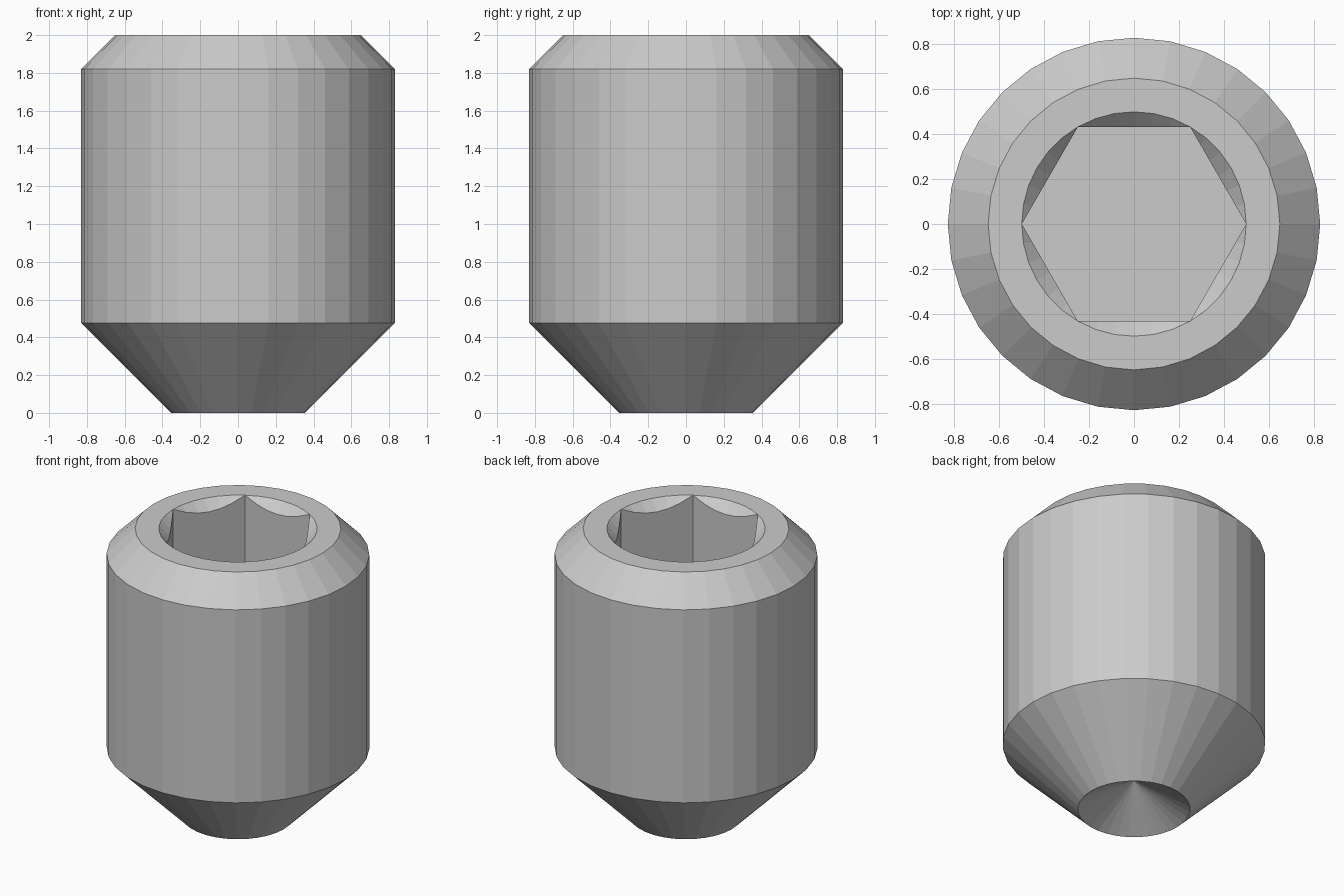
import bpy, bmesh
from math import cos, sin, pi

if "Cube" in bpy.data.objects:
    bpy.data.objects.remove(bpy.data.objects["Cube"])

SIDES = 32          # facets round the body
ARC = 6             # steps along each socket flat
HEX_R = 0.5         # socket corner radius
SOCKET_FLOOR = 1.0

bm = bmesh.new()


def ring(points):
    return [bm.verts.new(p) for p in points]


def circle(r, z, n=SIDES):
    return ring((r * cos(2 * pi * i / n), r * sin(2 * pi * i / n), z) for i in range(n))


def skin(a, b):
    n = len(a)
    for i in range(n):
        j = (i + 1) % n
        bm.faces.new((a[i], a[j], b[j], b[i]))


def loop_edges(r):
    return [bm.edges.get((r[i - 1], r[i])) for i in range(len(r))]


# Outer body: cone point, cylinder, top chamfer
body = [circle(r, z) for r, z in ((0.355, 0), (0.83, 0.475), (0.83, 1.82), (0.65, 2.0))]
for lower, upper in zip(body, body[1:]):
    skin(lower, upper)

# Conical cup in the point
apex = bm.verts.new((0, 0, 0.205))
for i in range(SIDES):
    bm.faces.new((body[0][i], apex, body[0][(i + 1) % SIDES]))

# Hex socket with a 45 degree countersink that meets the flats in arcs
n = 6 * ARC
hexagon = []
for i in range(n):
    a = 2 * pi * i / n
    r = HEX_R * cos(pi / 6) / cos(a % (pi / 3) - pi / 6) if i % ARC else HEX_R
    hexagon.append((r * cos(a), r * sin(a), r))
rim = circle(HEX_R, 2.0, n)
arcs = ring((x, y, 2.0 - (HEX_R - r)) for x, y, r in hexagon)
floor = ring((x, y, SOCKET_FLOOR) for x, y, r in hexagon)
skin(rim, arcs)
skin(arcs, floor)
bm.faces.new(floor)

# Flat top face between chamfer and socket
bmesh.ops.triangle_fill(bm, use_beauty=True, normal=(0, 0, 1),
                        edges=loop_edges(body[-1]) + loop_edges(rim))

bmesh.ops.remove_doubles(bm, verts=bm.verts, dist=1e-5)
bmesh.ops.recalc_face_normals(bm, faces=bm.faces)

mesh = bpy.data.meshes.new("set_screw")
bm.to_mesh(mesh)
bm.free()
bpy.context.collection.objects.link(bpy.data.objects.new("set_screw", mesh))
